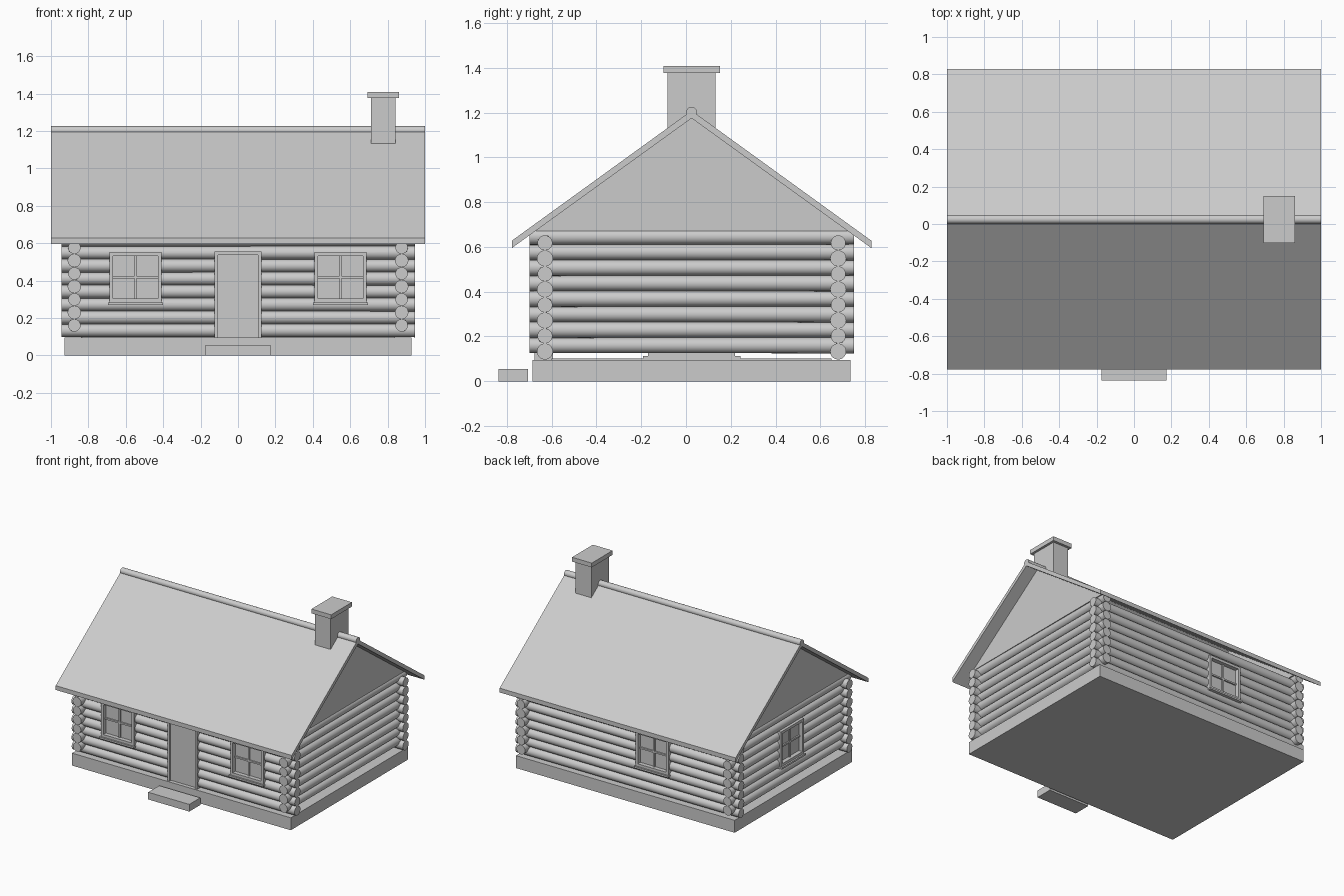
import bpy, bmesh, math
from mathutils import Matrix

if "Cube" in bpy.data.objects:
    bpy.data.objects.remove(bpy.data.objects["Cube"])

YC = 0.025          # centre line of the house in y
SX, SY = 0.875, 0.655   # wall centre lines
R0, R1, PITCH = 0.036, 0.0335, 0.0693


def finish(name, bm):
    bmesh.ops.recalc_face_normals(bm, faces=bm.faces)
    me = bpy.data.meshes.new(name)
    bm.to_mesh(me)
    bm.free()
    ob = bpy.data.objects.new(name, me)
    bpy.context.collection.objects.link(ob)
    return ob


def add_box(bm, x0, x1, y0, y1, z0, z1):
    m = Matrix.Translation(((x0 + x1) / 2, (y0 + y1) / 2, (z0 + z1) / 2))
    m = m @ Matrix.Diagonal((x1 - x0, y1 - y0, z1 - z0, 1))
    bmesh.ops.create_cube(bm, size=1, matrix=m)


def box(name, *b):
    bm = bmesh.new()
    add_box(bm, *b)
    return finish(name, bm)


def prism(name, profile, x0, x1):
    """Extrude a y-z profile along x."""
    bm = bmesh.new()
    f = bm.faces.new([bm.verts.new((x0, y, z)) for y, z in profile])
    g = bmesh.ops.extrude_face_region(bm, geom=[f])
    bmesh.ops.translate(bm, vec=(x1 - x0, 0, 0),
                        verts=[v for v in g['geom'] if isinstance(v, bmesh.types.BMVert)])
    return finish(name, bm)


def smooth(ob):
    bpy.ops.object.select_all(action='DESELECT')
    ob.select_set(True)
    bpy.context.view_layer.objects.active = ob
    bpy.ops.object.shade_smooth_by_angle(angle=math.radians(40))


def log(name, x, y, z, length, axis, r0, r1, sides=20):
    bm = bmesh.new()
    rot = Matrix.Rotation(math.pi / 2, 4, 'Y') if axis == 'X' else Matrix.Rotation(-math.pi / 2, 4, 'X')
    bmesh.ops.create_cone(bm, cap_ends=True, segments=sides, radius1=r0, radius2=r1,
                          depth=length, matrix=Matrix.Translation((x, y, z)) @ rot)
    ob = finish(name, bm)
    smooth(ob)
    return ob


def cutter(*b):
    ob = box("opening_cutter", *b)
    ob.hide_render = True
    ob.hide_viewport = True
    ob.display_type = 'WIRE'
    return ob, b[4], b[5]


def placed(name, parts, mat):
    """Boxes in local space: x along wall, -y outwards, moved onto the wall."""
    bm = bmesh.new()
    for b in parts:
        add_box(bm, *b)
    bmesh.ops.transform(bm, matrix=mat, verts=bm.verts)
    return finish(name, bm)


def window(name, x, y, angle):
    mat = Matrix.Translation((x, y, 0)) @ Matrix.Rotation(angle, 4, 'Z')
    w, z0, z1, t = 0.14, 0.283, 0.552, 0.02
    f, b = -0.046, 0.035
    zm = (z0 + z1) / 2
    placed(name + "_frame", [(-w, -w + t, f, b, z0, z1), (w - t, w, f, b, z0, z1),
                             (-w + t, w - t, f, b, z1 - t, z1),
                             (-w + t, w - t, f, b, z0, z0 + t)], mat)
    placed(name + "_sill", [(-w - 0.006, w + 0.006, f - 0.012, b, z0 - 0.013, z0)], mat)
    placed(name + "_muntins", [(-0.006, 0.006, -0.025, 0, z0 + t, z1 - t),
                               (-w + t, w - t, -0.025, 0, zm - 0.006, zm + 0.006)], mat)
    placed(name + "_glass", [(-w + t, w - t, -0.014, -0.004, z0 + t, z1 - t)], mat)


# foundation, step, floor
box("foundation", -0.927, 0.927, -0.685, 0.735, 0, 0.095)
box("front_step", -0.174, 0.174, -0.838, -0.705, 0, 0.055)
box("floor", -0.84, 0.84, YC - 0.625, YC + 0.625, 0.09, 0.101)

# openings cut into the logs
yf, yb = YC - SY, YC + SY
cuts = {
    "front": [cutter(s * 0.548 - 0.138, s * 0.548 + 0.138, yf - 0.1, yf + 0.1, 0.28, 0.55) for s in (-1, 1)]
             + [cutter(-0.12, 0.12, yf - 0.1, yf + 0.1, 0.05, 0.55)],
    "back": [cutter(-0.358, -0.082, yb - 0.1, yb + 0.1, 0.28, 0.55)],
    "left": [cutter(-SX - 0.1, -SX + 0.1, YC - 0.138, YC + 0.138, 0.28, 0.55)],
    "right": [],
}

# log walls, courses of the side walls offset by half a log
walls = {"front": (0, yf, 0.133, 1.89, 'X'), "back": (0, yb, 0.133, 1.89, 'X'),
         "left": (-SX, YC, 0.1605, 1.45, 'Y'), "right": (SX, YC, 0.1605, 1.45, 'Y')}
for side, (x, y, z0, length, axis) in walls.items():
    for k in range(8):
        z = z0 + k * PITCH
        r = (R0, R1) if k % 2 else (R1, R0)
        ob = log(f"{side}_log_{k + 1}", x, y, z, length, axis, *r)
        for c, lo, hi in cuts[side]:
            if lo < z + R0 and hi > z - R0:
                m = ob.modifiers.new("opening", 'BOOLEAN')
                m.operation = 'DIFFERENCE'
                m.solver = 'EXACT'
                m.object = c

# windows
window("front_window_left", -0.548, yf, 0)
window("front_window_right", 0.548, yf, 0)
window("back_window", -0.22, yb, math.pi)
window("side_window", -SX, YC, -math.pi / 2)

# door and its frame
dm = Matrix.Translation((0, yf, 0))
placed("door_frame", [(-0.126, -0.108, -0.046, 0.035, 0.095, 0.555),
                      (0.108, 0.126, -0.046, 0.035, 0.095, 0.555),
                      (-0.108, 0.108, -0.046, 0.035, 0.538, 0.555)], dm)
placed("door", [(-0.108, 0.108, -0.03, 0.0, 0.097, 0.538)], dm)

# gables
for name, s in (("gable_left", -1), ("gable_right", 1)):
    prism(name, [(YC - 0.70, 0.672), (YC + 0.70, 0.672), (YC, 1.178)], s * 0.845, s * 0.903)

# roof and ridge log
e = 0.803
prism("roof", [(YC - e, 0.595), (YC, 1.175), (YC + e, 0.595),
               (YC + e, 0.628), (YC, 1.209), (YC - e, 0.628)], -1, 1)
log("ridge_log", 0, YC, 1.202, 2.0, 'X', 0.024, 0.024)

# chimney and fireplace
box("chimney", 0.71, 0.842, YC - 0.107, YC + 0.107, 0.5, 1.38)
box("chimney_cap", 0.693, 0.86, YC - 0.126, YC + 0.126, 1.376, 1.409)
box("fireplace", 0.62, 0.84, YC - 0.195, YC + 0.195, 0.1, 0.52)
box("hearth", 0.5, 0.84, YC - 0.218, YC + 0.218, 0.098, 0.112)
